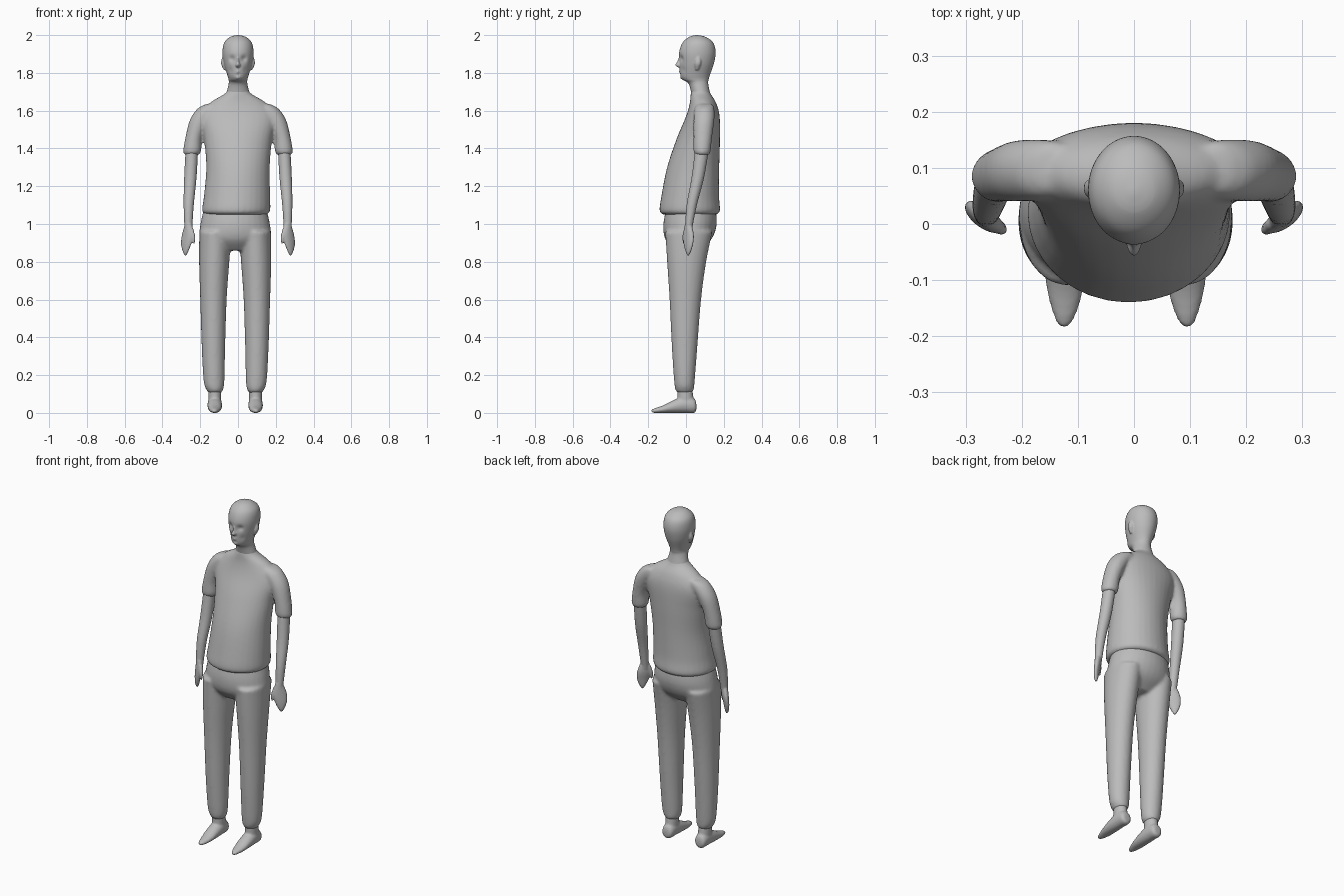
import bpy, bmesh, math
from mathutils import Vector

cube = bpy.data.objects.get("Cube")
if cube:
    bpy.data.objects.remove(cube, do_unlink=True)

grey = bpy.data.materials.new("plain_grey")
grey.use_nodes = True
colour = (0.5, 0.5, 0.5, 1)
grey.diffuse_color = colour
grey.node_tree.nodes["Principled BSDF"].inputs["Base Color"].default_value = colour


def oval(at, half, low, high, x=0):
    """Cross-section: place on the axis, half width, and extent front to back or bottom to top."""
    return (at, x, half, (low + high) / 2, (high - low) / 2)


def spline(before, start, end, after, t):
    """Smooth interpolation between the sections start and end."""
    return [q + t / 2 * (r - p + t * (2 * p - 5 * q + 4 * r - s + t * (3 * (q - r) + s - p)))
            for p, q, r, s in zip(before, start, end, after)]


def loft(bm, sections, axis="z", mirror=None, turn=0, sides=32, steps=5):
    """Skin a closed smooth body over the sections, optionally reflected in the plane x = mirror."""
    padded = [sections[0], *sections, sections[-1]]
    rows = [spline(*padded[i:i + 4], step / steps)
            for i in range(len(sections) - 1) for step in range(steps)]
    rows.append(sections[-1])
    rings = []
    for at, centre_x, half_x, centre_w, half_w in rows:
        ring = []
        for k in range(sides):
            angle = math.tau * k / sides
            u, v = half_x * math.cos(angle), half_w * math.sin(angle)
            x = centre_x + u * math.cos(turn) - v * math.sin(turn)
            w = centre_w + u * math.sin(turn) + v * math.cos(turn)
            if mirror is not None:
                x = 2 * mirror - x
            ring.append(bm.verts.new((x, w, at) if axis == "z" else (x, at, w)))
        rings.append(ring)
    for lower, upper in zip(rings, rings[1:]):
        for k in range(sides):
            n = (k + 1) % sides
            bm.faces.new((lower[k], lower[n], upper[n], upper[k]))
    bm.faces.new(rings[0])
    bm.faces.new(rings[-1])


def finish(bm, name, voxel):
    """Blend the overlapping bodies into one smooth surface."""
    bmesh.ops.recalc_face_normals(bm, faces=bm.faces)
    mesh = bpy.data.meshes.new(name)
    bm.to_mesh(mesh)
    bm.free()
    mesh.materials.append(grey)
    obj = bpy.data.objects.new(name, mesh)
    bpy.context.collection.objects.link(obj)
    remesh = obj.modifiers.new("blend", "REMESH")
    remesh.mode = "VOXEL"
    remesh.voxel_size = voxel
    remesh.use_smooth_shade = True
    soften = obj.modifiers.new("soften", "SMOOTH")
    soften.iterations = 4


# Shirt: torso with a rolled hem and two short sleeves
torso = [oval(at=1.05, half=.16, low=-.12, high=.16, x=-.01),
         oval(at=1.07, half=.18, low=-.14, high=.18, x=-.01),
         oval(at=1.15, half=.175, low=-.13, high=.175, x=-.005),
         oval(at=1.3, half=.168, low=-.1, high=.176),
         oval(at=1.45, half=.18, low=-.05, high=.18),
         oval(at=1.57, half=.2, low=0, high=.178),
         oval(at=1.64, half=.15, low=.02, high=.16),
         oval(at=1.69, half=.07, low=.025, high=.13),
         oval(at=1.72, half=.05, low=.03, high=.12)]
sleeve = [oval(at=1.365, half=.035, low=.055, high=.12, x=.245),
          oval(at=1.385, half=.047, low=.04, high=.13, x=.243),
          oval(at=1.46, half=.045, low=.04, high=.138, x=.233),
          oval(at=1.55, half=.055, low=.04, high=.15, x=.2),
          oval(at=1.61, half=.06, low=.045, high=.15, x=.155),
          oval(at=1.635, half=.03, low=.06, high=.14, x=.14)]
bm = bmesh.new()
loft(bm, torso)
for side in (None, 0):
    loft(bm, sleeve, mirror=side)
finish(bm, "shirt", voxel=.009)

# Trousers: hips blended with two gathered legs
middle = -.015
hips = [oval(at=1.1, half=.16, low=-.1, high=.155, x=middle),
        oval(at=1, half=.184, low=-.12, high=.163, x=middle),
        oval(at=.92, half=.184, low=-.11, high=.135, x=middle),
        oval(at=.86, half=.11, low=-.06, high=.07, x=middle)]
leg = [oval(at=.96, half=.085, low=-.11, high=.14, x=.09),
       oval(at=.8, half=.08, low=-.1, high=.107, x=.096),
       oval(at=.6, half=.07, low=-.087, high=.08, x=.1),
       oval(at=.35, half=.062, low=-.075, high=.06, x=.1),
       oval(at=.17, half=.055, low=-.063, high=.046, x=.097),
       oval(at=.12, half=.043, low=-.055, high=.04, x=.093),
       oval(at=.105, half=.03, low=-.04, high=.025, x=.093)]
bm = bmesh.new()
loft(bm, hips)
for side in (None, middle):
    loft(bm, leg, mirror=side)
finish(bm, "trousers", voxel=.009)

# Feet, lofted from heel to toe, with ankles
foot = [oval(at=.055, half=.015, low=.02, high=.045, x=.093),
        oval(at=.045, half=.032, low=0, high=.075, x=.093),
        oval(at=0, half=.038, low=0, high=.09, x=.093),
        oval(at=-.06, half=.038, low=0, high=.07, x=.093),
        oval(at=-.12, half=.032, low=0, high=.04, x=.093),
        oval(at=-.17, half=.017, low=0, high=.023, x=.094),
        oval(at=-.185, half=.004, low=.005, high=.015, x=.095)]
ankle = [oval(at=.02, half=.034, low=-.045, high=.045, x=.093),
         oval(at=.14, half=.035, low=-.045, high=.033, x=.093)]
for name, side in (("left_foot", None), ("right_foot", middle)):
    bm = bmesh.new()
    loft(bm, foot, axis="y", mirror=side)
    loft(bm, ankle, mirror=side)
    finish(bm, name, voxel=.006)

# Bare arms with mitten hands and thumbs
arm = [oval(at=1.42, half=.033, low=.05, high=.125, x=.243),
       oval(at=1.25, half=.033, low=.03, high=.097, x=.252),
       oval(at=1.1, half=.027, low=.003, high=.058, x=.261),
       oval(at=.96, half=.02, low=-.006, high=.03, x=.263)]
palm = [oval(at=1, half=.02, low=-.005, high=.03, x=.262),
        oval(at=.94, half=.038, low=-.005, high=.031, x=.267),
        oval(at=.89, half=.033, low=-.002, high=.027, x=.275),
        oval(at=.85, half=.016, low=.002, high=.022, x=.278),
        oval(at=.83, half=.003, low=.01, high=.014, x=.278)]
thumb = [oval(at=.975, half=.011, low=-.01, high=.012, x=.247),
         oval(at=.93, half=.01, low=-.02, high=.002, x=.236),
         oval(at=.895, half=.004, low=-.015, high=-.007, x=.233)]
for name, side in (("left_arm", None), ("right_arm", 0)):
    bm = bmesh.new()
    loft(bm, arm, mirror=side)
    loft(bm, palm, mirror=side, turn=math.radians(42))
    loft(bm, thumb, mirror=side)
    finish(bm, name, voxel=.005)

# Head and neck
skull = [oval(at=1.66, half=.07, low=.035, high=.135),
         oval(at=1.74, half=.05, low=.015, high=.118),
         oval(at=1.765, half=.05, low=-.018, high=.12),
         oval(at=1.79, half=.057, low=-.03, high=.127),
         oval(at=1.85, half=.075, low=-.034, high=.148),
         oval(at=1.91, half=.082, low=-.036, high=.157),
         oval(at=1.96, half=.073, low=-.018, high=.144),
         oval(at=1.99, half=.042, low=.016, high=.105),
         oval(at=2, half=.006, low=.05, high=.065)]
bm = bmesh.new()
loft(bm, skull, sides=64, steps=8)

# Eye sockets, cheeks, lips and chin: place, reach and depth of each dent or bump
features = [((0, -.03, 1.806), .008, -.006), ((0, -.03, 1.79), .007, .004),
            ((0, -.025, 1.772), .012, -.006)]
for sign in (-1, 1):
    features.append(((sign * .03, -.025, 1.875), .016, .012))
    features.append(((sign * .035, -.01, 1.815), .016, .005))
for vert in bm.verts:
    if vert.co.y < .05:
        vert.co.y += sum(depth * math.exp(-((vert.co - Vector(place)).length / reach) ** 2)
                         for place, reach, depth in features)

# Nose and ears, merged into the head
nose = [oval(at=1.885, half=.007, low=-.038, high=0),
        oval(at=1.86, half=.008, low=-.047, high=0),
        oval(at=1.84, half=.014, low=-.057, high=0),
        oval(at=1.826, half=.008, low=-.036, high=0)]
ear = [oval(at=1.815, half=.007, low=.05, high=.066, x=.068),
       oval(at=1.85, half=.012, low=.046, high=.08, x=.078),
       oval(at=1.888, half=.006, low=.056, high=.076, x=.076)]
loft(bm, nose, sides=20)
for side in (None, 0):
    loft(bm, ear, mirror=side, sides=20)
finish(bm, "head", voxel=.004)
